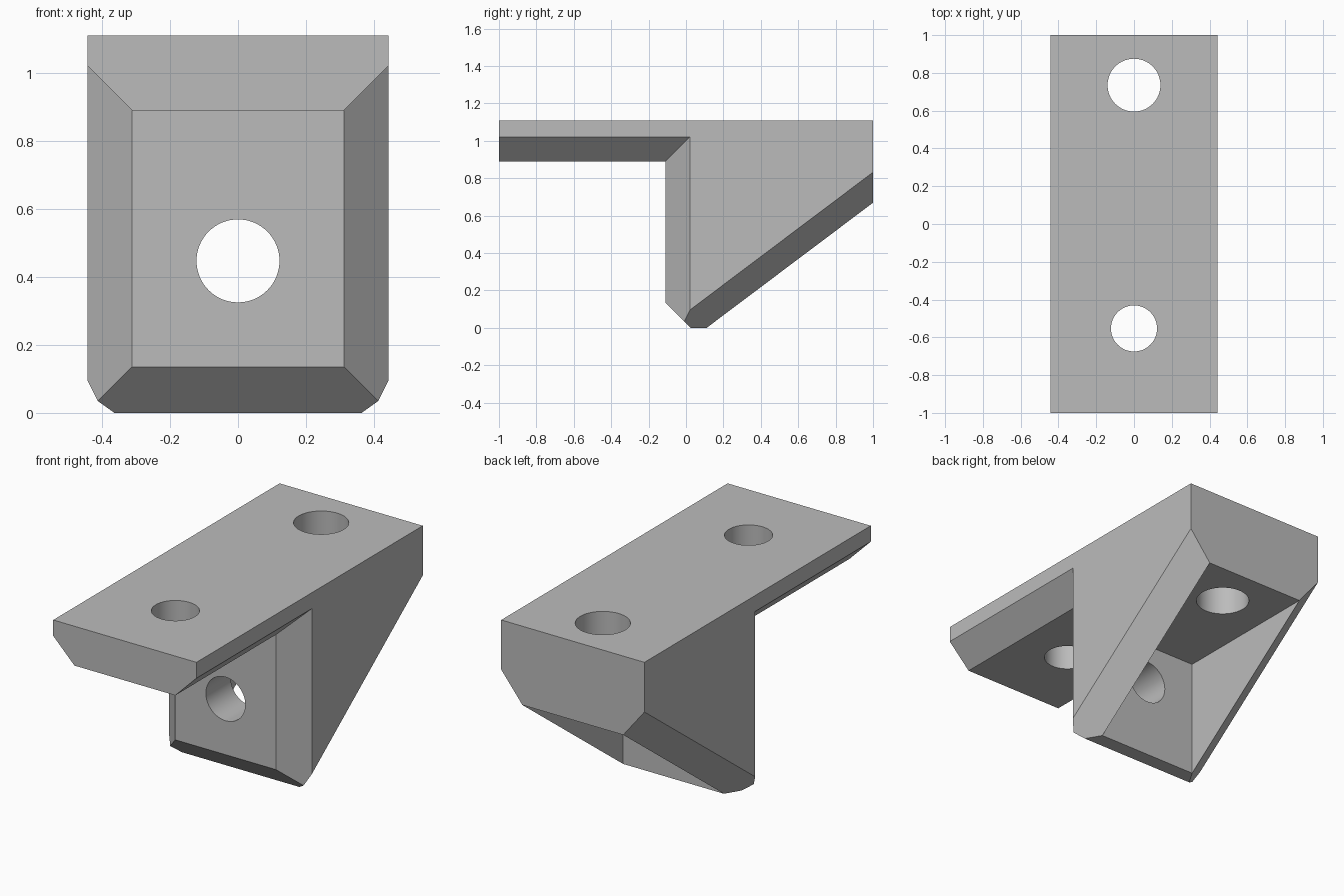
import bpy, bmesh, math
from mathutils import Vector, Matrix

cube = bpy.data.objects.get("Cube")
if cube:
    bpy.data.objects.remove(cube)

W, H = 0.443, 1.11          # half width and height
IN = 0.312                  # half width inside the chamfers
C = W - IN                  # chamfer size
WALL = 0.11                 # half thickness of the upright wall
SLOPE, DROP = 0.752, 0.163  # gusset slope, height of its chamfer

grey = bpy.data.materials.new("grey")
grey.use_nodes = True
grey.diffuse_color = (0.5, 0.5, 0.5, 1)
grey.node_tree.nodes["Principled BSDF"].inputs["Base Color"].default_value = (0.5, 0.5, 0.5, 1)


def finish(name, bm, helper=True):
    bmesh.ops.recalc_face_normals(bm, faces=bm.faces)
    mesh = bpy.data.meshes.new(name)
    bm.to_mesh(mesh)
    bm.free()
    mesh.materials.append(grey)
    ob = bpy.data.objects.new(name, mesh)
    bpy.context.collection.objects.link(ob)
    ob.hide_render = helper
    return ob


def box(x, y0, y1, z0, z1):
    bm = bmesh.new()
    bmesh.ops.create_cube(bm, size=1)
    bm.transform(Matrix.Translation((0, (y0 + y1) / 2, (z0 + z1) / 2))
                 @ Matrix.Diagonal((2 * x, y1 - y0, z1 - z0, 1)))
    return bm


def slice_off(bm, point, normal):
    """Remove everything on the normal's side of a plane and cap the cut."""
    cut = bmesh.ops.bisect_plane(bm, geom=bm.verts[:] + bm.edges[:] + bm.faces[:],
                                 plane_co=point, plane_no=Vector(normal), clear_outer=True)
    edges = [e for e in cut["geom_cut"] if isinstance(e, bmesh.types.BMEdge)]
    bmesh.ops.holes_fill(bm, edges=edges)


def drill(name, radius, place, along_y=False):
    bm = bmesh.new()
    bmesh.ops.create_cone(bm, cap_ends=True, segments=64, radius1=radius, radius2=radius, depth=1)
    if along_y:
        bm.transform(Matrix.Rotation(math.pi / 2, 4, "X"))
    bm.transform(Matrix.Translation(place))
    return finish(name, bm)


# Upright wall and gussets: one block with chamfered outer edges
bm = box(W, -WALL, 1, 0, H)
for s in (-1, 1):
    slice_off(bm, (s * IN, -WALL, 0), (s, -1, 0))
    slice_off(bm, (s * IN, WALL, 0), (s * DROP / C, SLOPE, -1))
slice_off(bm, (0, -WALL, 0.135), (0, -1, -1))
bracket = finish("bracket", bm, helper=False)

# Top plate with chamfered lower sides
bm = box(W, -1, 0.4, H - 0.22, H)
for s in (-1, 1):
    slice_off(bm, (s * IN, 0, H - 0.22), (s, 0, -1))
plate = finish("top_plate_helper", bm)

# Pocket between the gussets, and the three screw holes
pocket = finish("pocket_cutter", box(IN, WALL, 1.3, -0.3, SLOPE * (1 - WALL)))
steps = [(plate, "UNION"), (pocket, "DIFFERENCE"),
         (drill("front_hole_cutter", 0.122, (0, -0.553, 1)), "DIFFERENCE"),
         (drill("rear_hole_cutter", 0.14, (0, 0.735, 1)), "DIFFERENCE"),
         (drill("wall_hole_cutter", 0.122, (0, 0, 0.447), True), "DIFFERENCE")]

bpy.context.view_layer.objects.active = bracket
bracket.select_set(True)
for helper, operation in steps:
    mod = bracket.modifiers.new(helper.name, "BOOLEAN")
    mod.object, mod.operation, mod.solver = helper, operation, "EXACT"
    bpy.ops.object.modifier_apply(modifier=mod.name)
    bpy.data.objects.remove(helper)

# Merge coplanar faces and smooth only the hole walls
bm = bmesh.new()
bm.from_mesh(bracket.data)
bmesh.ops.remove_doubles(bm, verts=bm.verts, dist=0.0005)
bmesh.ops.dissolve_limit(bm, angle_limit=0.01, verts=bm.verts, edges=bm.edges)
bm.to_mesh(bracket.data)
bm.free()
bpy.ops.object.shade_smooth_by_angle(angle=math.radians(20))
